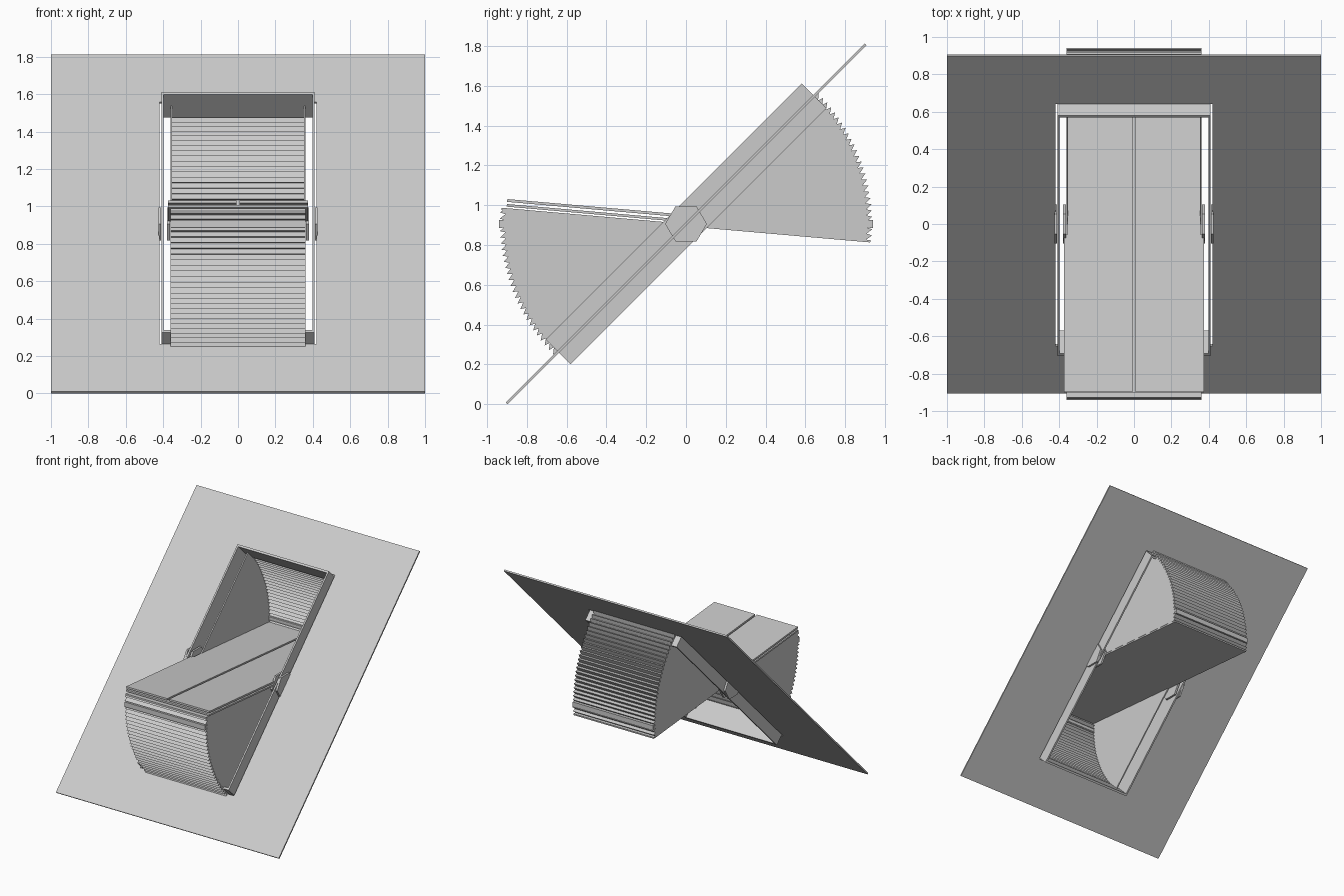
import bpy, bmesh
from math import sin, cos, radians, pi
from mathutils import Matrix

if "Cube" in bpy.data.objects:
    bpy.data.objects.remove(bpy.data.objects["Cube"])

CZ = 0.906                                    # pivot height
PIVOT = Matrix.Translation((0, 0, CZ))
SLOPE = PIVOT @ Matrix.Rotation(radians(45), 4, 'X')
TILT = PIVOT @ Matrix.Rotation(radians(-5), 4, 'X')


def finish(name, bm, matrix):
    bmesh.ops.recalc_face_normals(bm, faces=bm.faces)
    bm.transform(matrix)
    me = bpy.data.meshes.new(name)
    bm.to_mesh(me)
    bm.free()
    ob = bpy.data.objects.new(name, me)
    bpy.context.collection.objects.link(ob)
    return ob


def prism(name, pts, x0, x1, matrix=PIVOT):
    """Extrude a (y, z) outline from x0 to x1."""
    bm = bmesh.new()
    f = bm.faces.new([bm.verts.new((x0, y, z)) for y, z in pts])
    r = bmesh.ops.extrude_face_region(bm, geom=[f])
    vs = [v for v in r['geom'] if isinstance(v, bmesh.types.BMVert)]
    bmesh.ops.translate(bm, verts=vs, vec=(x1 - x0, 0, 0))
    return finish(name, bm, matrix)


def box(name, x0, x1, y0, y1, z0, z1, matrix):
    return prism(name, [(y0, z0), (y1, z0), (y1, z1), (y0, z1)], x0, x1, matrix)


def ring(name, outer, inner, z0, z1, matrix):
    """Rectangular slab with a rectangular hole."""
    bm = bmesh.new()
    corners = [(-1, -1), (1, -1), (1, 1), (-1, 1)]
    loops = [[bm.verts.new((sx * w, sy * h, z)) for sx, sy in corners]
             for (w, h), z in ((outer, z0), (outer, z1), (inner, z1), (inner, z0))]
    for k in range(4):
        a, b = loops[k], loops[(k + 1) % 4]
        for i in range(4):
            j = (i + 1) % 4
            bm.faces.new((a[i], a[j], b[j], b[i]))
    return finish(name, bm, matrix)


# sloping roof sheet with opening, and the box frame lining it
ring("roof_sheet", (1.0, 1.275), (0.42, 0.915), -0.006, 0.006, SLOPE)
ring("opening_frame", (0.41, 0.909), (0.397, 0.892), -0.088, 0.088, SLOPE)

# pleated fan profile, from -5 to 45 degrees, with saw teeth
A0, A1, N = radians(-5), radians(45), 26
step = (A1 - A0) / N
teeth = []
for i in range(N):
    a = A0 + i * step
    teeth += [(0.908, a), (0.936, a + step * 0.75)]
teeth.append((0.908, A1))


def polar(r, a):
    return (r * cos(a), r * sin(a))


arc = [polar(r, a) for r, a in teeth]
shell = arc + [polar(r - 0.012, a) for r, a in reversed(teeth)]
wall = [(0, 0)] + arc
band = [polar(0.90, radians(-1.2)), polar(0.94, radians(-1.2)),
        polar(0.94, radians(1.2)), polar(0.90, radians(1.2))]
for tag, m in (("upper", PIVOT), ("lower", PIVOT @ Matrix.Rotation(pi, 4, 'X'))):
    prism(tag + "_fan_pleats", shell, -0.352, 0.352, m)
    prism(tag + "_fan_band", band, -0.36, 0.36, m)
    for s in (-1, 1):
        prism(tag + "_fan_side", wall, s * 0.352, s * 0.362, m)

# tilting sash: base plate, middle plate and two top panels
box("sash_base", -0.36, 0.36, -0.93, 0.93, -0.012, 0.0, TILT)
box("sash_middle", -0.355, 0.355, -0.905, 0.9, 0.008, 0.021, TILT)
for s in (-1, 1):
    box("sash_top_panel", s * 0.008, s * 0.355, -0.905, 0.9, 0.032, 0.046, TILT)
    # edge rails on the front half
    box("sash_rail_low", s * 0.355, s * 0.375, -0.905, -0.06, 0.008, 0.021, TILT)
    box("sash_rail_top", s * 0.355, s * 0.375, -0.905, -0.06, 0.032, 0.046, TILT)

# hexagonal pivot plates
hexagon = [(-0.105, 0), (-0.053, -0.088), (0.053, -0.088),
           (0.105, 0), (0.053, 0.088), (-0.053, 0.088)]
for s in (-1, 1):
    prism("pivot_inner_plate", hexagon, s * 0.364, s * 0.38)
    prism("pivot_outer_plate", hexagon, s * 0.411, s * 0.426)
